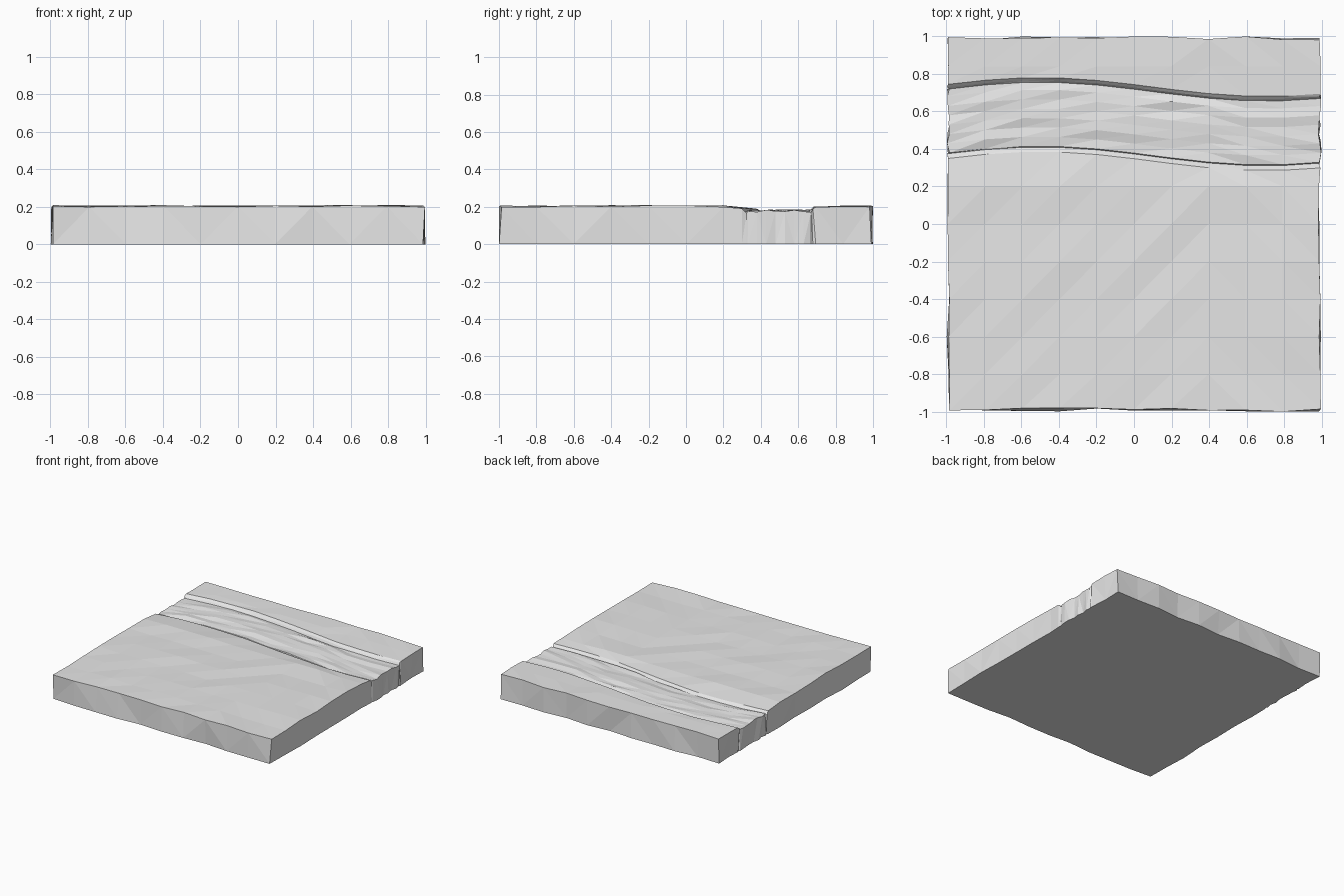
import bpy, bmesh, math, random

cube = bpy.data.objects.get("Cube")
if cube:
    bpy.data.objects.remove(cube, do_unlink=True)
random.seed(7)

stone = bpy.data.materials.new("light grey")
stone.diffuse_color = (0.8, 0.8, 0.8, 1)
stone.use_nodes = True
stone.node_tree.nodes["Principled BSDF"].inputs["Base Color"].default_value = (0.8, 0.8, 0.8, 1)

COLS = 11
FRONT, BACK, SIDE = -0.99, 0.99, 0.99


def bank(x):
    """Winding line of the near river bank."""
    return 0.36 - 0.05 * math.sin(math.pi * (x - 0.1) / 1.2)


# Rows from front to back: (kind, y position or offset from the bank, height, roughness)
rows = [("land", FRONT, 0.203, 0.004)]
rows += [("land", -0.8 + 0.2 * i, 0.203, 0.006) for i in range(6)]
rows += [("river", -0.025, 0.19, 0.004), ("river", 0, 0.167, 0.003)]
rows += [("river", 0.005 + 0.05 * i, 0.179, 0.007) for i in range(7)]
rows += [("river", 0.345, 0.172, 0.004), ("river", 0.355, 0.187, 0.003),
         ("river", 0.37, 0.201, 0.003), ("land", 0.84, 0.204, 0.004),
         ("land", BACK, 0.203, 0.004)]

bm = bmesh.new()


def wobble(co):
    """Ragged cut along the four outer sides."""
    if abs(co.x) > 0.97:
        co.x = math.copysign(SIDE + random.uniform(-0.008, 0.008), co.x)
    if abs(co.y) > 0.97:
        co.y = math.copysign(BACK + random.uniform(-0.01, 0.01), co.y)


# Ground surface with the river channel running across it
grid = []
for kind, y, z, rough in rows:
    line = []
    for i in range(COLS):
        x = -SIDE + 2 * SIDE * i / (COLS - 1)
        py = y + bank(x) if kind == "river" else y
        vert = bm.verts.new((x, py, z + random.uniform(-rough, rough)))
        wobble(vert.co)
        line.append(vert)
    grid.append(line)

for low, high in zip(grid, grid[1:]):
    for i in range(COLS - 1):
        a, b, c, d = low[i], low[i + 1], high[i + 1], high[i]
        if a.co.x < 0.3:
            bm.faces.new((a, b, c))
            bm.faces.new((a, c, d))
        else:
            bm.faces.new((a, b, d))
            bm.faces.new((b, c, d))

# Side walls and flat underside
rim = [e for e in bm.edges if e.is_boundary]
made = bmesh.ops.extrude_edge_only(bm, edges=rim)["geom"]
for vert in [g for g in made if isinstance(g, bmesh.types.BMVert)]:
    vert.co.z = 0
    wobble(vert.co)
walls = [g for g in made if isinstance(g, bmesh.types.BMFace)]
bmesh.ops.triangulate(bm, faces=walls)
bmesh.ops.contextual_create(bm, geom=[e for e in bm.edges if e.is_boundary])
bmesh.ops.recalc_face_normals(bm, faces=bm.faces)

mesh = bpy.data.meshes.new("river_ground_tile")
bm.to_mesh(mesh)
bm.free()
mesh.materials.append(stone)
tile = bpy.data.objects.new("river_ground_tile", mesh)
bpy.context.collection.objects.link(tile)
